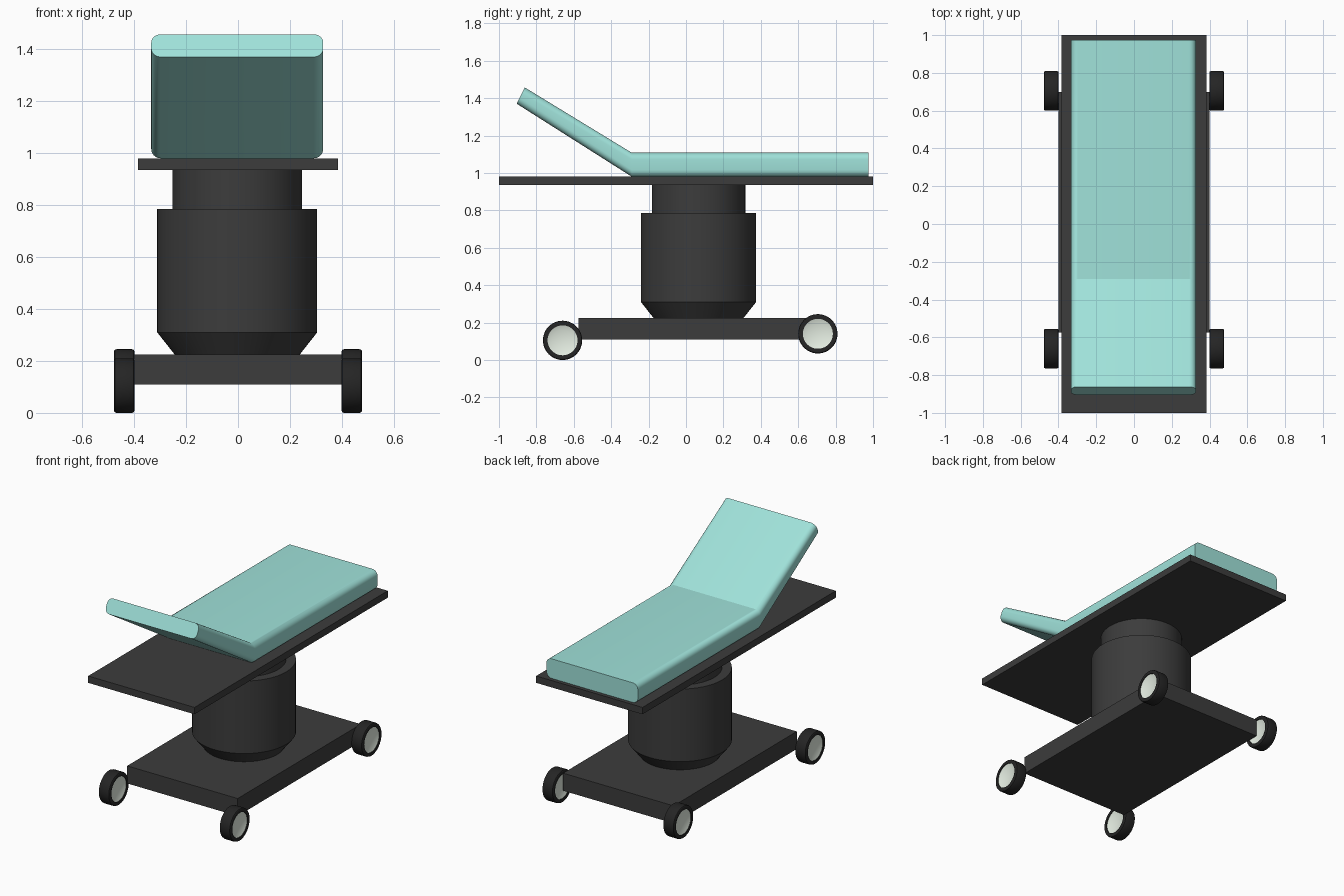
import bpy, bmesh, math
from mathutils import Matrix, Vector

if "Cube" in bpy.data.objects:
    bpy.data.objects.remove(bpy.data.objects["Cube"])


def material(name, rgb):
    m = bpy.data.materials.new(name)
    m.diffuse_color = (*rgb, 1)
    m.use_nodes = True
    m.node_tree.nodes["Principled BSDF"].inputs["Base Color"].default_value = m.diffuse_color
    return m


DARK = material("dark_metal", (0.045, 0.045, 0.045))
RUBBER = material("rubber", (0.018, 0.018, 0.018))
HUB = material("pale_hub", (0.78, 0.85, 0.76))
TEAL = material("teal_padding", (0.35, 0.76, 0.70))


def finish(name, bm, mat, smooth=True):
    bmesh.ops.recalc_face_normals(bm, faces=bm.faces)
    me = bpy.data.meshes.new(name)
    bm.to_mesh(me)
    bm.free()
    ob = bpy.data.objects.new(name, me)
    bpy.context.collection.objects.link(ob)
    me.materials.append(mat)
    if smooth:
        bpy.ops.object.select_all(action='DESELECT')
        ob.select_set(True)
        bpy.context.view_layer.objects.active = ob
        bpy.ops.object.shade_smooth_by_angle(angle=math.radians(30))
    return ob


def box(name, lo, hi, mat):
    lo, hi = Vector(lo), Vector(hi)
    bm = bmesh.new()
    bmesh.ops.create_cube(bm, size=1, matrix=Matrix.Translation((lo + hi) / 2)
                          @ Matrix.Diagonal((*(hi - lo), 1)))
    return finish(name, bm, mat, smooth=False)


def lathe(name, profile, matrix, mat, segs=48):
    """Spin (radius, height) points around local z, then place with matrix."""
    bm = bmesh.new()
    vs = [bm.verts.new((r, 0, z)) for r, z in profile]
    es = [bm.edges.new(p) for p in zip(vs, vs[1:])]
    bmesh.ops.spin(bm, geom=vs + es, cent=(0, 0, 0), axis=(0, 0, 1),
                   angle=2 * math.pi, steps=segs)
    bmesh.ops.remove_doubles(bm, verts=bm.verts, dist=1e-5)
    bm.transform(matrix)
    return finish(name, bm, mat)


# Table top and wheeled base
box("table_top", (-0.385, -1.0, 0.935), (0.385, 1.0, 0.98), DARK)
box("base", (-0.40, -0.575, 0.11), (0.40, 0.70, 0.225), DARK)

# Stepped column with tapered foot
lathe("column", [(0, 0.22), (0.237, 0.22), (0.308, 0.31), (0.308, 0.785),
                 (0.25, 0.785), (0.25, 0.94), (0, 0.94)],
      Matrix.Translation((-0.003, 0.067, 0)), DARK, 64)

# Wheels: tyre with a recessed pale hub on both faces
TYRE = [(0.08, -0.039), (0.098, -0.039), (0.103, -0.036), (0.105, -0.03),
        (0.105, 0.03), (0.103, 0.036), (0.098, 0.039), (0.08, 0.039),
        (0.08, -0.039)]
DISC = [(0, -0.022), (0.055, -0.025), (0.08, -0.034), (0.08, 0.034),
        (0.055, 0.025), (0, 0.022)]
for side, sx in (("left", -1), ("right", 1)):
    for end, y, z in (("front", -0.66, 0.11), ("rear", 0.705, 0.145)):
        m = (Matrix.Translation((sx * 0.438, y, z - 0.005))
             @ Matrix.Rotation(math.pi / 2, 4, 'Y'))
        lathe(f"{end}_{side}_tyre", TYRE, m, RUBBER)
        lathe(f"{end}_{side}_hub", DISC, m, HUB)

# Mattress: rounded section swept through foot end, fold and raised head end
HALF, X0, R = 0.331, -0.003, 0.036
STATIONS = [((0.975, 0.98), (0.975, 1.108)),
            ((-0.29, 0.98), (-0.29, 1.108)),
            ((-0.905, 1.37), (-0.862, 1.457))]
bm = bmesh.new()
rings = []
for bottom, top in STATIONS:
    b, t = Vector(bottom), Vector(top)
    h = (t - b).length
    ring = []
    for q, (cx, cz) in enumerate(((HALF - R, h - R), (R - HALF, h - R),
                                  (R - HALF, R), (HALF - R, R))):
        for i in range(7):
            a = math.pi / 2 * (q + i / 6)
            p = b + (t - b) * ((cz + R * math.sin(a)) / h)
            ring.append(bm.verts.new((X0 + cx + R * math.cos(a), p.x, p.y)))
    rings.append(ring)
for r0, r1 in zip(rings, rings[1:]):
    for i in range(len(r0)):
        j = (i + 1) % len(r0)
        bm.faces.new((r0[i], r0[j], r1[j], r1[i]))
bm.faces.new(rings[0])
bm.faces.new(rings[-1])
# keep the fold and the ends crisp
finish("mattress", bm, TEAL)
